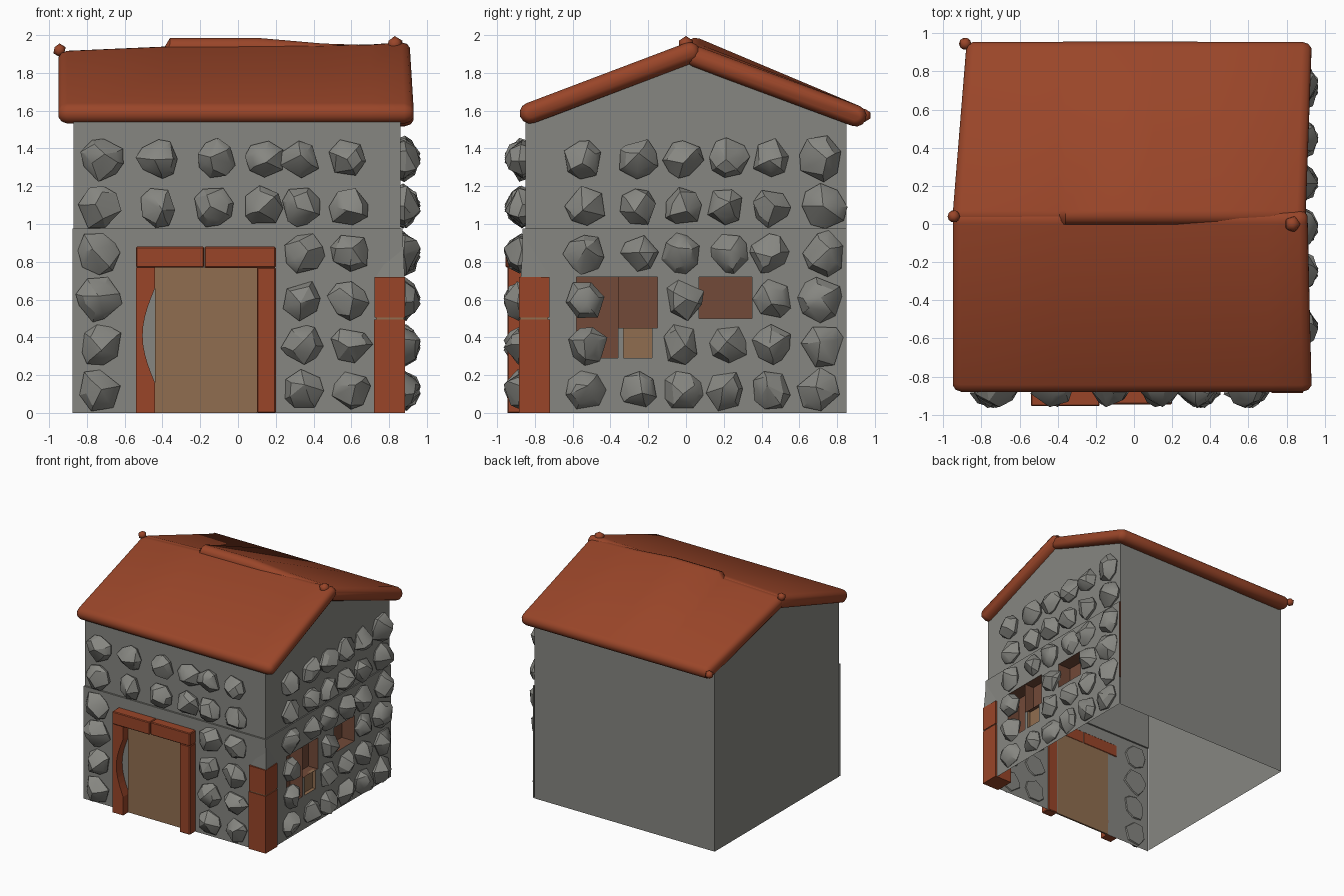
import bpy, bmesh, math, random
from mathutils import Vector

if "Cube" in bpy.data.objects:
    bpy.data.objects.remove(bpy.data.objects["Cube"])
random.seed(7)


def material(name, rgb):
    m = bpy.data.materials.new(name)
    m.diffuse_color = (*rgb, 1)
    m.use_nodes = True
    m.node_tree.nodes["Principled BSDF"].inputs["Base Color"].default_value = m.diffuse_color
    return m


STONE = material("grey stone", (0.24, 0.24, 0.22))
RED = material("red clay", (0.32, 0.06, 0.022))
WOOD = material("door wood", (0.28, 0.155, 0.08))
DARK = material("dark brown", (0.17, 0.068, 0.04))


def finish(name, bm, mat, smooth=None):
    bmesh.ops.remove_doubles(bm, verts=bm.verts, dist=0.0005)
    bmesh.ops.recalc_face_normals(bm, faces=bm.faces)
    me = bpy.data.meshes.new(name)
    bm.to_mesh(me)
    bm.free()
    ob = bpy.data.objects.new(name, me)
    bpy.context.collection.objects.link(ob)
    me.materials.append(mat)
    if smooth:
        bpy.ops.object.select_all(action='DESELECT')
        ob.select_set(True)
        bpy.context.view_layer.objects.active = ob
        bpy.ops.object.shade_smooth_by_angle(angle=math.radians(smooth))
    return ob


def face(bm, pts):
    bm.faces.new([bm.verts.new(p) for p in pts])


def box(name, x0, x1, y0, y1, z0, z1, mat, bevel=0.0):
    bm = bmesh.new()
    bmesh.ops.create_cube(bm, size=1)
    for v in bm.verts:
        v.co = ((x0 + x1) / 2 + v.co.x * (x1 - x0), (y0 + y1) / 2 + v.co.y * (y1 - y0),
                (z0 + z1) / 2 + v.co.z * (z1 - z0))
    if bevel:
        bmesh.ops.bevel(bm, geom=bm.edges[:], offset=bevel, segments=1, affect='EDGES')
    return finish(name, bm, mat)


def sheet(bm, us, zs, holes, place):
    """Wall sheet of grid cells, leaving out those inside a hole (u0, u1, z0, z1)."""
    for a, b in zip(us, us[1:]):
        for c, d in zip(zs, zs[1:]):
            u, z = (a + b) / 2, (c + d) / 2
            if not any(h[0] < u < h[1] and h[2] < z < h[3] for h in holes):
                face(bm, [place(a, c), place(b, c), place(b, d), place(a, d)])


# Walls: hollow shell, open below, lower storey standing slightly proud
L, R, F, B, EAVE, PEAK, MID = -0.87, 0.86, -0.85, 0.85, 1.57, 1.87, 0.975
win_a, win_b = (-0.58, -0.36, 0.29, 0.72), (-0.36, -0.15, 0.45, 0.72)
win_c, win_d = (-0.33, -0.18, 0.29, 0.45), (0.07, 0.35, 0.5, 0.72)
bm = bmesh.new()
face(bm, [(L, F, 0), (L, B, 0), (L, B, EAVE), (L, 0.03, PEAK), (L, F, EAVE)])
face(bm, [(R, F, MID), (R, B, MID), (R, B, EAVE), (R, 0.03, PEAK), (R, F, EAVE)])
face(bm, [(L, B, 0), (R, B, 0), (R, B, MID), (R, B, EAVE), (L, B, EAVE)])
face(bm, [(L, F, MID), (R, F, MID), (R, F, EAVE), (L, F, EAVE)])
sheet(bm, [-0.875, -0.44, 0.1, 0.87], [0, 0.77, MID], [(-0.44, 0.1, 0, 0.77)],
      lambda u, z: (u, -0.865, z))
sheet(bm, [-0.865, -0.58, -0.36, -0.33, -0.18, -0.15, 0.07, 0.35, 0.85],
      [0, 0.29, 0.45, 0.5, 0.72, MID], [win_a, win_b, win_c, win_d], lambda u, z: (0.87, u, z))
face(bm, [(-0.875, -0.865, MID), (0.87, -0.865, MID), (0.87, F, MID), (-0.875, F, MID)])
face(bm, [(R, F, MID), (0.87, F, MID), (0.87, B, MID), (R, B, MID)])
finish("walls", bm, STONE)


# Window recesses: open boxes behind the wall holes
def recess(name, rect, depth, mat):
    y0, y1, z0, z1 = rect
    x0, x1 = 0.87 - depth, 0.87
    c = [(y0, z0), (y1, z0), (y1, z1), (y0, z1)]
    bm = bmesh.new()
    face(bm, [(x0, *p) for p in c])
    for p, q in zip(c, c[1:] + c[:1]):
        face(bm, [(x0, *p), (x0, *q), (x1, *q), (x1, *p)])
    finish(name, bm, mat)


recess("window_left_side", win_a, 0.12, DARK)
recess("window_left_pane", win_b, 0.09, DARK)
recess("window_sill_board", win_c, 0.03, WOOD)
recess("window_right", win_d, 0.12, DARK)

# Door and its frame
box("door", -0.44, 0.1, -0.875, -0.86, 0, 0.77, WOOD)
box("door_post_right", 0.1, 0.2, -0.945, -0.86, 0, 0.77, RED, 0.006)
box("lintel_left", -0.54, -0.18, -0.955, -0.86, 0.77, 0.88, RED, 0.006)
box("lintel_right", -0.178, 0.2, -0.945, -0.86, 0.768, 0.88, RED, 0.006)
# Left door post with a worn hollow on its inner edge
outline = [(-0.54, 0), (-0.44, 0)]
outline += [(-0.44 - 0.065 * math.sin(math.pi * i / 10), 0.16 + 0.05 * i) for i in range(11)]
outline += [(-0.44, 0.77), (-0.54, 0.77)]
bm = bmesh.new()
face(bm, [(x, -0.945, z) for x, z in outline])
ext = bmesh.ops.extrude_face_region(bm, geom=bm.faces[:])
for v in ext["geom"]:
    if isinstance(v, bmesh.types.BMVert):
        v.co.y = -0.865
finish("door_post_left", bm, RED)

# Corner post in two pieces, with a stone wedge on top
box("corner_post_lower", 0.72, 0.885, -0.885, -0.72, 0, 0.495, RED)
box("corner_post_upper", 0.722, 0.883, -0.883, -0.722, 0.505, 0.72, RED)
box("corner_post_joint", 0.73, 0.878, -0.878, -0.73, 0.49, 0.51, WOOD)
bm = bmesh.new()
for p in [(0.73, -0.867, 0.72), (0.882, -0.875, 0.72), (0.872, -0.86, 0.94), (0.872, -0.72, 0.72)]:
    bm.verts.new(p)
bmesh.ops.convex_hull(bm, input=bm.verts[:])
finish("corner_wedge", bm, STONE)


# Stones: irregular lumps standing out of the wall
def stone(bm, place, u, z, r):
    n = random.choice((6, 7, 8))
    start = random.random() * 6.28
    pts = []
    for i in range(n):
        a = start + i * math.tau / n + random.uniform(-0.25, 0.25)
        k = r * random.uniform(0.86, 1.06)
        s = random.uniform(0.55, 0.8)
        pts.append((u + k * math.cos(a), z + k * math.sin(a), random.uniform(0.0, 0.03)))
        pts.append((u + s * k * math.cos(a), z + s * k * math.sin(a), random.uniform(0.035, 0.08)))
        pts.append((u + 0.9 * k * math.cos(a), z + 0.9 * k * math.sin(a), -0.01))
    pts.append((u + random.uniform(-0.03, 0.03), z + random.uniform(-0.03, 0.03), 0.1))
    vs = [bm.verts.new(place(*p)) for p in pts]
    res = bmesh.ops.convex_hull(bm, input=vs)
    loose = [g for g in set(res["geom_interior"] + res["geom_unused"])
             if isinstance(g, bmesh.types.BMVert) and g.is_valid]
    bmesh.ops.delete(bm, geom=loose, context='VERTS')


rows = [0.12, 0.36, 0.6, 0.845, 1.09, 1.345]


def stone_wall(name, cols, skip, place):
    bm = bmesh.new()
    for j, z in enumerate(rows):
        for i, u in enumerate(cols):
            if (i, j) not in skip:
                r = 0.122 if u in (-0.73, 0.72) else 0.11
                stone(bm, lambda a, b, d: place(a, b, d, j), u + random.uniform(-0.015, 0.015), z, r)
    finish(name, bm, STONE, 28)


stone_wall("front_stones", [-0.73, -0.42, -0.12, 0.13, 0.34, 0.59],
           {(i, j) for i in (1, 2, 3) for j in range(4)},
           lambda u, z, d, j: (u, (-0.865 if j < 4 else -0.86) - d, z))
stone_wall("right_stones", [-0.53, -0.25, -0.02, 0.22, 0.45, 0.72],
           {(1, 1), (1, 2), (3, 2)}, lambda u, z, d, j: (0.866 + d, u, z))


# Roof slabs: rounded section lofted along x through (x at ridge, x at eave, ridge z)
def slab(name, stations, ridge_y, eave_y, eave_z):
    def inward(a, b, dist):
        t = dist / abs(b[0] - a[0])
        return tuple(p + (q - p) * t for p, q in zip(a, b))
    s = stations
    full = [(s[0], 0.4), (inward(s[0], s[1], 0.015), 0.8), (inward(s[0], s[1], 0.045), 1)]
    full += [(p, 1) for p in s[1:-1]]
    full += [(inward(s[-1], s[-2], 0.045), 1), (inward(s[-1], s[-2], 0.015), 0.8), (s[-1], 0.4)]
    bm = bmesh.new()
    rings = []
    for (xr, xe, zr), k in full:
        h = 0.056 * k
        ridge, eave = Vector((ridge_y, zr - 0.06)), Vector((eave_y, eave_z))
        d = (eave - ridge).normalized()
        n = Vector((-d.y, d.x))
        ring = []
        for c, x, a0 in ((eave, xe, 90), (ridge, xr, 270)):
            for i in range(7):
                a = math.radians(a0 - 30 * i)
                q = c + d * h * math.cos(a) + n * h * math.sin(a)
                ring.append(bm.verts.new((x, q.x, q.y)))
        rings.append(ring)
    for a, b in zip(rings, rings[1:]):
        for i in range(len(a)):
            j = (i + 1) % len(a)
            bm.faces.new((a[i], a[j], b[j], b[i]))
    bm.faces.new(rings[0])
    bm.faces.new(rings[-1])
    finish(name, bm, RED, 40)


slab("roof_front", [(-0.95, -0.95, 1.92), (-0.37, -0.37, 1.945), (0.45, 0.45, 1.95),
                    (0.7, 0.7, 1.955), (0.91, 0.93, 1.97)], 0.02, -0.825, 1.587)
slab("roof_back", [(-0.95, -0.88, 1.92), (-0.39, -0.39, 1.94), (-0.36, -0.36, 1.99), (0.1, 0.1, 1.99),
                   (0.45, 0.45, 1.96), (0.9, 0.93, 1.945)], 0.05, 0.9, 1.572)

# Small knobs at the roof ends
for name, c, r in (("ridge_knob_left", (-0.945, 0.04, 1.92), 0.036),
                   ("ridge_knob_right", (0.83, 0.0, 1.95), 0.045),
                   ("eave_knob_back", (-0.885, 0.945, 1.575), 0.036)):
    bm = bmesh.new()
    bmesh.ops.create_icosphere(bm, subdivisions=1, radius=r)
    bmesh.ops.translate(bm, verts=bm.verts, vec=c)
    finish(name, bm, RED, 50)
